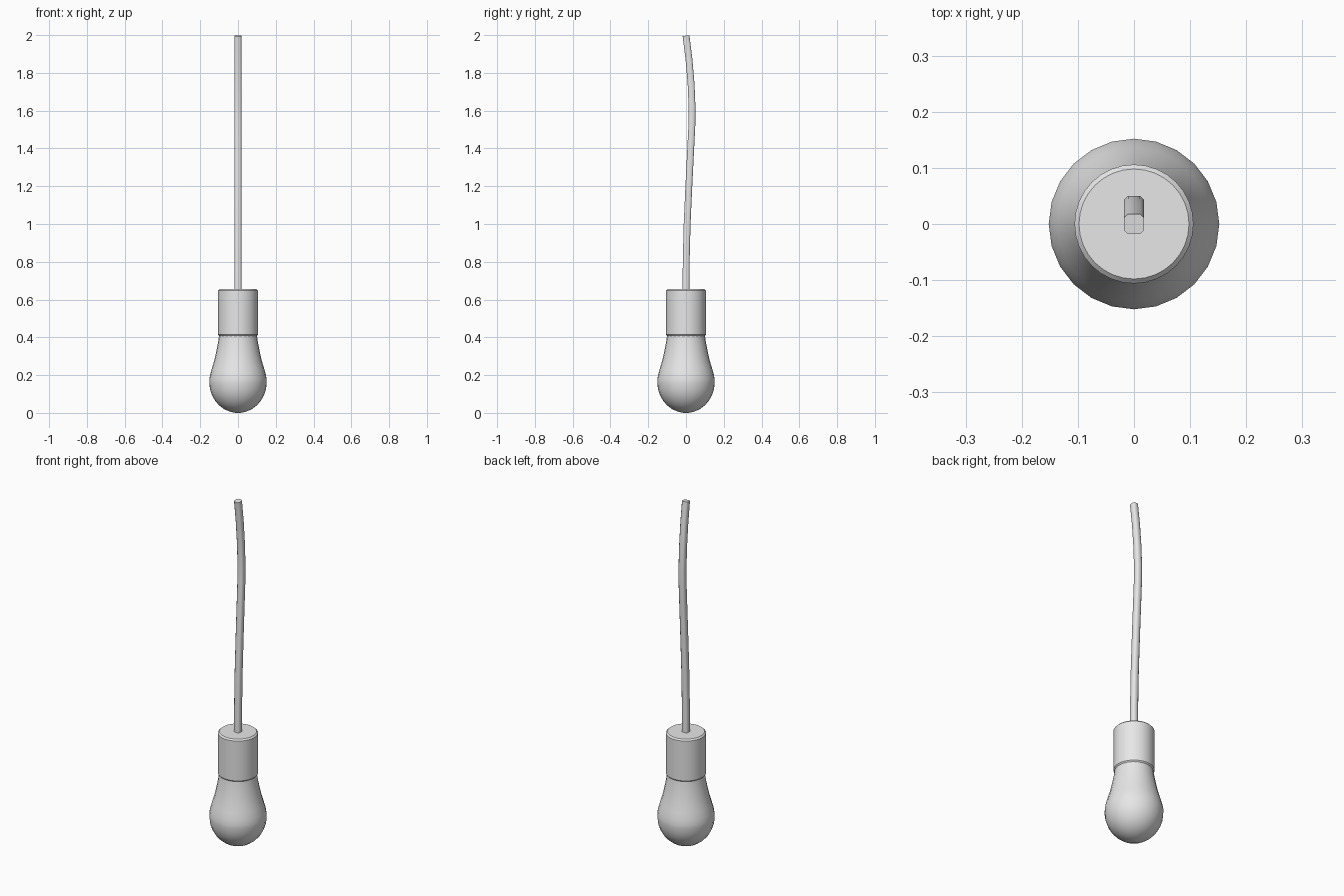
import bpy, bmesh, math
from mathutils import Vector

cube = bpy.data.objects.get("Cube")
if cube:
    bpy.data.objects.remove(cube, do_unlink=True)

grey = bpy.data.materials.new("light_grey")
grey.use_nodes = True
grey.diffuse_color = (0.8, 0.8, 0.8, 1)
grey.node_tree.nodes["Principled BSDF"].inputs["Base Color"].default_value = (0.8, 0.8, 0.8, 1)


def loft(name, rings, angle):
    """Skin a list of point rings, cap both ends and shade smooth."""
    bm = bmesh.new()
    loops = [[bm.verts.new(p) for p in ring] for ring in rings]
    n = len(loops[0])
    for a, b in zip(loops, loops[1:]):
        for i in range(n):
            j = (i + 1) % n
            bm.faces.new((a[i], a[j], b[j], b[i]))
    bm.faces.new(loops[0][::-1])
    bm.faces.new(loops[-1])
    bmesh.ops.recalc_face_normals(bm, faces=bm.faces)
    mesh = bpy.data.meshes.new(name)
    bm.to_mesh(mesh)
    bm.free()
    mesh.materials.append(grey)
    obj = bpy.data.objects.new(name, mesh)
    bpy.context.collection.objects.link(obj)
    bpy.ops.object.select_all(action='DESELECT')
    obj.select_set(True)
    bpy.context.view_layer.objects.active = obj
    bpy.ops.object.shade_smooth_by_angle(angle=math.radians(angle))
    return obj


def lathe(name, profile, sides, angle=35):
    """Revolve (radius, height) points about z."""
    turns = [2 * math.pi * i / sides for i in range(sides)]
    return loft(name, [[(r * math.cos(t), r * math.sin(t), z) for t in turns]
                       for r, z in profile], angle)


# Glass bulb: round lower bowl, then a tapering neck
R = 0.152
bowl = [(R * math.sin(math.radians(a)), 0.162 * (1 - math.cos(math.radians(a))))
        for a in range(5, 91, 12)]
bowl[0] = (0.013, 0)
neck = [(R, 0.175), (0.147, 0.205), (0.137, 0.24), (0.125, 0.28),
        (0.114, 0.33), (0.106, 0.37), (0.1, 0.412), (0.098, 0.43)]
lathe("bulb", bowl + neck, 24, 50)

# Lamp holder with bevelled rims
lathe("socket", [(0.1, 0.408), (0.106, 0.415), (0.106, 0.647), (0.098, 0.655)], 32)

# Hanging cord: bevelled square section swept along a gentle bend
w, c = 0.018, 0.011
section = [(w, -c), (w, c), (c, w), (-c, w), (-w, c), (-w, -c), (-c, -w), (c, -w)]
path = [Vector((0, y, z)) for y, z in
        [(0, 0.645), (0.001, 0.8), (0.006, 1.0), (0.015, 1.2), (0.025, 1.4),
         (0.031, 1.52), (0.032, 1.62), (0.027, 1.74), (0.016, 1.87), (0, 1.997)]]
rings = []
for i, p in enumerate(path):
    d = (path[min(i + 1, len(path) - 1)] - path[max(i - 1, 0)]).normalized()
    side = Vector((0, d.z, -d.y))
    rings.append([p + Vector((u, 0, 0)) + side * v for u, v in section])
loft("cord", rings, 50)
